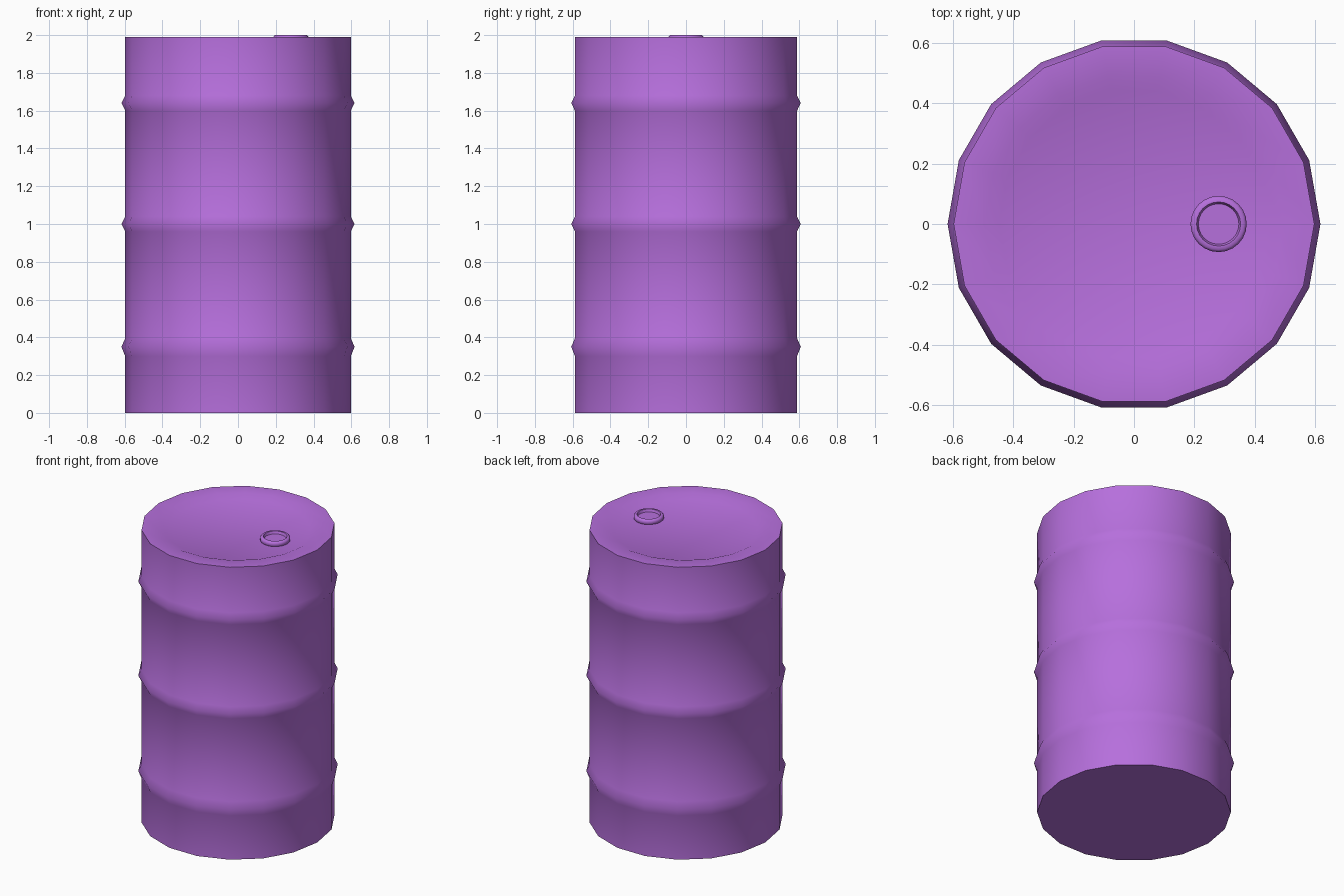
import bpy, bmesh, math

if "Cube" in bpy.data.objects:
    bpy.data.objects.remove(bpy.data.objects["Cube"])

purple = bpy.data.materials.new("purple_paint")
purple.diffuse_color = (0.47, 0.16, 0.72, 1)
purple.use_nodes = True
purple.node_tree.nodes["Principled BSDF"].inputs["Base Color"].default_value = purple.diffuse_color


def lathe(name, profile, sides, centre=(0, 0)):
    """Spin an (r, z) profile around the vertical axis, capping both ends."""
    bm = bmesh.new()
    rings = []
    for r, z in profile:
        rings.append([bm.verts.new((r * math.cos(2 * math.pi * i / sides),
                                    r * math.sin(2 * math.pi * i / sides), z))
                      for i in range(sides)])
    for a, b in zip(rings, rings[1:]):
        for i in range(sides):
            j = (i + 1) % sides
            bm.faces.new((a[i], a[j], b[j], b[i]))
    bm.faces.new(rings[0][::-1])
    bm.faces.new(rings[-1])
    mesh = bpy.data.meshes.new(name)
    bm.to_mesh(mesh)
    bm.free()
    mesh.materials.append(purple)
    obj = bpy.data.objects.new(name, mesh)
    bpy.context.collection.objects.link(obj)
    obj.location = (centre[0], centre[1], 0)
    bpy.ops.object.select_all(action='DESELECT')
    obj.select_set(True)
    bpy.context.view_layer.objects.active = obj
    bpy.ops.object.shade_smooth_by_angle(angle=math.radians(60))
    return obj


# Drum body: straight wall with three raised hoops, recessed lid
R = 0.597
profile = [(R, 0)]
for low, mid, high in ((0.30, 0.35, 0.395), (0.96, 1.0, 1.04), (1.60, 1.64, 1.68)):
    profile += [(R, low), (0.617, mid), (R, high)]
profile += [(R, 1.99), (0.495, 1.99), (0.447, 1.97)]
lathe("drum_body", profile, 18)

# Filler cap with a shallow dished centre
lathe("filler_cap", [(0.085, 1.965), (0.093, 1.974), (0.093, 1.991), (0.085, 2.0),
                     (0.073, 2.0), (0.067, 1.983)], 24, (0.28, 0))
